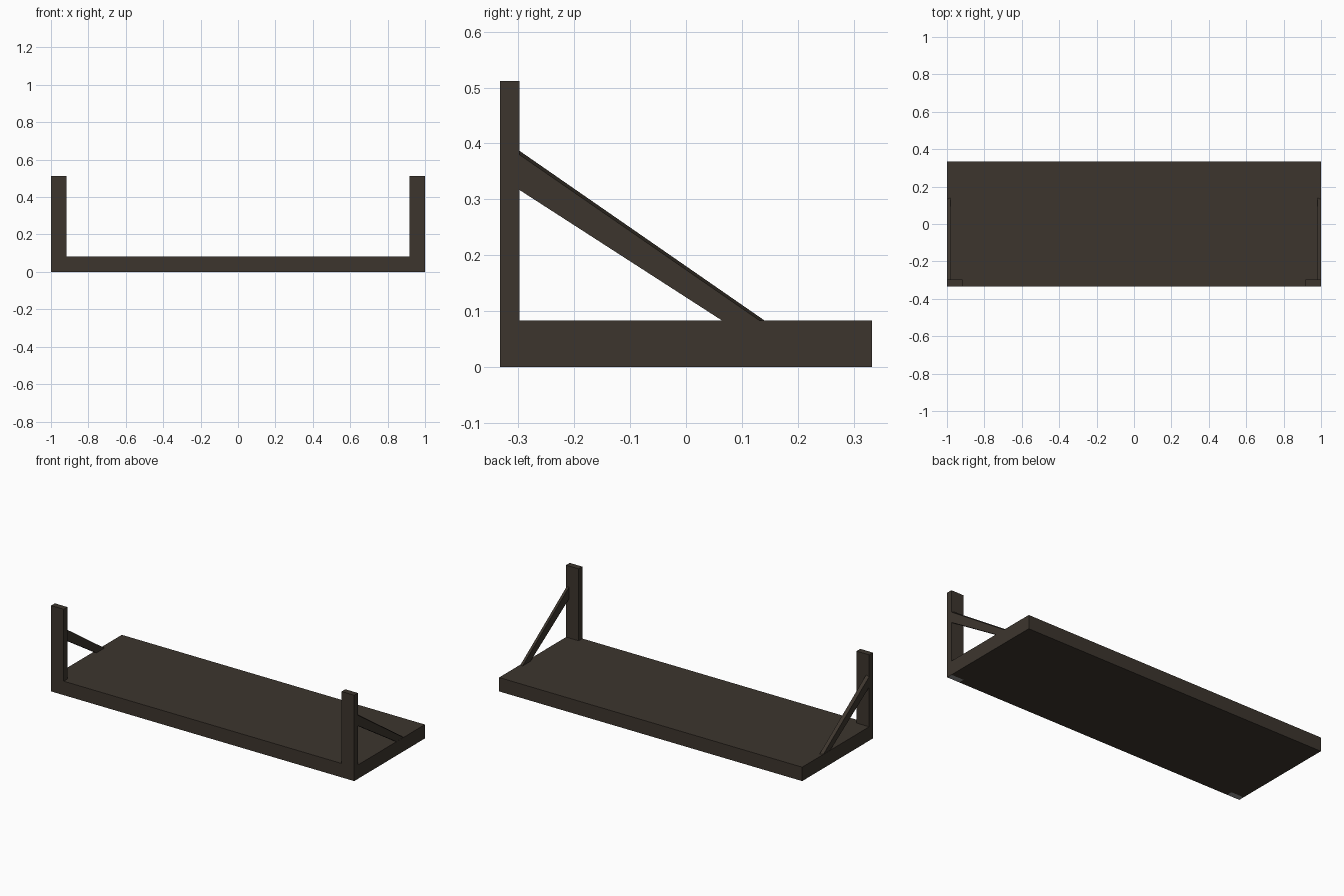
import bpy, bmesh

if "Cube" in bpy.data.objects:
    bpy.data.objects.remove(bpy.data.objects["Cube"])


def material(name, rgb):
    m = bpy.data.materials.new(name)
    m.diffuse_color = (*rgb, 1)
    m.use_nodes = True
    m.node_tree.nodes["Principled BSDF"].inputs["Base Color"].default_value = m.diffuse_color
    return m


wood = material("dark_wood", (0.046, 0.036, 0.027))
grey = material("grey_end", (0.30, 0.30, 0.30))


def loft(name, lower, upper):
    """Solid between two matching outlines of 3D points."""
    bm = bmesh.new()
    a = [bm.verts.new(p) for p in lower]
    b = [bm.verts.new(p) for p in upper]
    bm.faces.new(a)
    bm.faces.new(b)
    for i in range(len(a)):
        j = (i + 1) % len(a)
        bm.faces.new((a[i], a[j], b[j], b[i]))
    bmesh.ops.recalc_face_normals(bm, faces=bm.faces)
    me = bpy.data.meshes.new(name)
    bm.to_mesh(me)
    bm.free()
    me.materials.append(wood)
    ob = bpy.data.objects.new(name, me)
    bpy.context.collection.objects.link(ob)
    return ob


def prism(name, outline, z0, z1):
    return loft(name, [(x, y, z0) for x, y in outline],
                [(x, y, z1) for x, y in outline])


D, T, H = 0.333, 0.083, 0.512      # half depth, board thickness, post height
PX, PY = 0.917, -0.298             # inner faces of the posts

# Shelf board, notched at the front corners for the posts
prism("shelf_board", [(-PX, -D), (PX, -D), (PX, PY), (1, PY), (1, D),
                      (-1, D), (-1, PY), (-PX, PY)], 0, T)

for side, s in (("left", -1), ("right", 1)):
    # Upright post with grey underside
    post = prism(side + "_post", [(s * PX, -D), (s, -D), (s, PY), (s * PX, PY)], 0, H)
    post.data.materials.append(grey)
    for f in post.data.polygons:
        if f.normal.z < -0.5:
            f.material_index = 1

    # Thin diagonal brace, top edge slightly higher on the inner side
    outer = [(PY, 0.317), (PY, 0.380), (0.132, T), (0.065, T)]
    inner = [(PY, 0.317), (PY, 0.387), (0.141, T), (0.065, T)]
    loft(side + "_brace", [(s * 0.999, y, z) for y, z in outer],
         [(s * 0.98, y, z) for y, z in inner])
